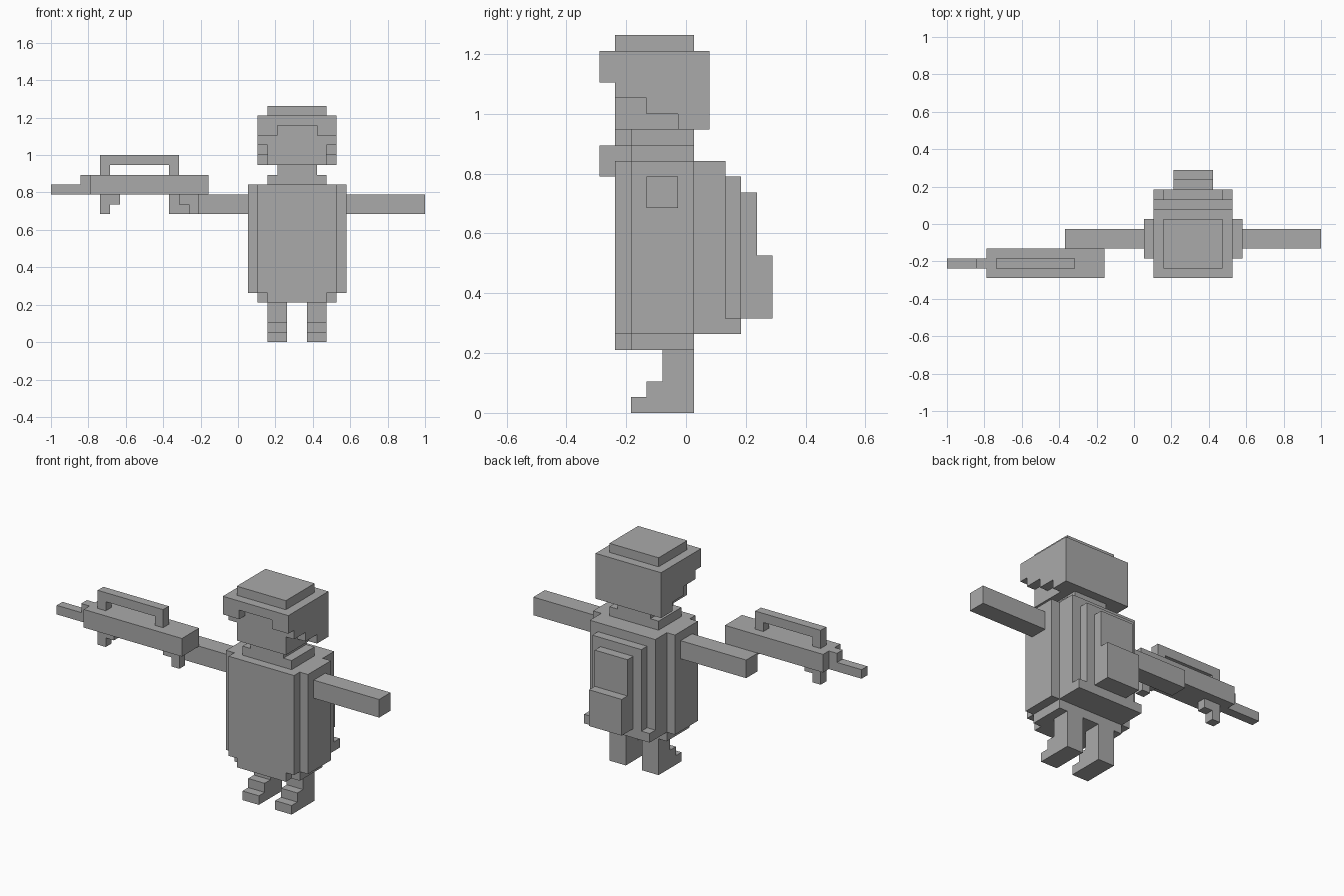
import bpy
import bmesh
from mathutils import Vector

cube = bpy.data.objects.get("Cube")
if cube:
    bpy.data.objects.remove(cube, do_unlink=True)

U = 2 / 38      # size of one block
MID = 6         # block column of the body's centre line
DEPTH = 5.5     # half the depth in blocks

grey = bpy.data.materials.new("plain_grey")
grey.use_nodes = True
grey.diffuse_color = (0.4, 0.4, 0.4, 1)
grey.node_tree.nodes["Principled BSDF"].inputs["Base Color"].default_value = (0.4, 0.4, 0.4, 1)


def extrude(name, points, axis, lo, hi):
    """Extrude a block-grid profile along an axis between lo and hi."""
    def place(a, b, c):
        x, y, z = {"x": (c, a, b), "y": (a, c, b), "z": (a, b, c)}[axis]
        return Vector((x, y - DEPTH, z)) * U

    bm = bmesh.new()
    face = bm.faces.new([bm.verts.new(place(a, b, lo)) for a, b in points])
    moved = bmesh.ops.extrude_face_region(bm, geom=[face])["geom"]
    shift = place(0, 0, hi) - place(0, 0, lo)
    bmesh.ops.translate(bm, vec=shift, verts=[g for g in moved if isinstance(g, bmesh.types.BMVert)])
    bmesh.ops.recalc_face_normals(bm, faces=bm.faces)
    mesh = bpy.data.meshes.new(name)
    bm.to_mesh(mesh)
    bm.free()
    mesh.materials.append(grey)
    obj = bpy.data.objects.new(name, mesh)
    bpy.context.collection.objects.link(obj)
    return obj


def box(name, xs, ys, zs):
    (a, b), (c, d) = xs, ys
    return extrude(name, [(a, c), (b, c), (b, d), (a, d)], "z", *zs)


def mirrored(name, half, axis, lo, hi):
    """Extrude a profile given as half widths, mirrored on the centre line."""
    right = [(MID + w, v) for w, v in half]
    left = [(MID - w, v) for w, v in reversed(half)]
    return extrude(name, right + left, axis, lo, hi)


def centred(name, half_width, ys, zs):
    return box(name, (MID - half_width, MID + half_width), ys, zs)


# Legs with stepped feet
foot = [(2, 0), (6, 0), (6, 4), (4, 4), (4, 2), (3, 2), (3, 1), (2, 1)]
for side, x in (("right", 3), ("left", 7)):
    extrude(side + "_leg", foot, "x", x, x + 2)

# Torso, with a narrower hem below
mirrored("hem", [(3, 1), (3, 2), (4, 2), (4, 6)], "z", 4, 5)
mirrored("torso", [(4, 1), (4, 2), (5, 2), (5, 6), (4, 6), (4, 8)], "z", 5, 16)

# Backpack: ledge, back plate and pack with a lower pocket
centred("back_ledge", 4, (8, 9), (5, 6))
centred("back_plate", 3, (8, 9), (6, 15))
pack = [(9, 6), (11, 6), (11, 10), (10, 10), (10, 14), (9, 14)]
extrude("backpack", pack, "x", MID - 2, MID + 2)

# Arms
box("right_arm", (-7, 1), (3, 5), (13, 15))
box("left_arm", (11, 19), (3, 5), (13, 15))

# Neck and collar
mirrored("neck", [(3, 16), (3, 17), (2, 17), (2, 18)], "y", 2, 6)

# Head: face inside a helmet with stepped cheeks, a brim and a raised crown
centred("face", 3, (1, 5), (18, 20))
helmet = [(1, 20), (3, 20), (3, 19), (5, 19), (5, 18), (7, 18), (7, 23), (1, 23)]
extrude("helmet", helmet, "x", MID - 4, MID + 4)
mirrored("helmet_brim", [(2, 22), (2, 21), (4, 21), (4, 23)], "y", 0, 1)
centred("helmet_crown", 3, (1, 6), (23, 24))

# Rifle held beside the right hand
box("rifle_body", (-15, -3), (0, 3), (15, 17))
barrel = [(-19, 15), (-15, 15), (-15, 17), (-16, 17), (-16, 16), (-19, 16)]
extrude("rifle_barrel", barrel, "y", 1, 2)
handle = [(-14, 17), (-13, 17), (-13, 18), (-7, 18), (-7, 17), (-6, 17), (-6, 19), (-14, 19)]
extrude("rifle_handle", handle, "y", 1, 2)
grip = [(0, 13), (1, 13), (1, 14), (2, 14), (2, 15), (0, 15)]
extrude("rifle_front_grip", [(x - 14, z) for x, z in grip], "y", 1, 2)
extrude("rifle_rear_grip", [(-4 - x, z) for x, z in grip], "y", 1, 2)
